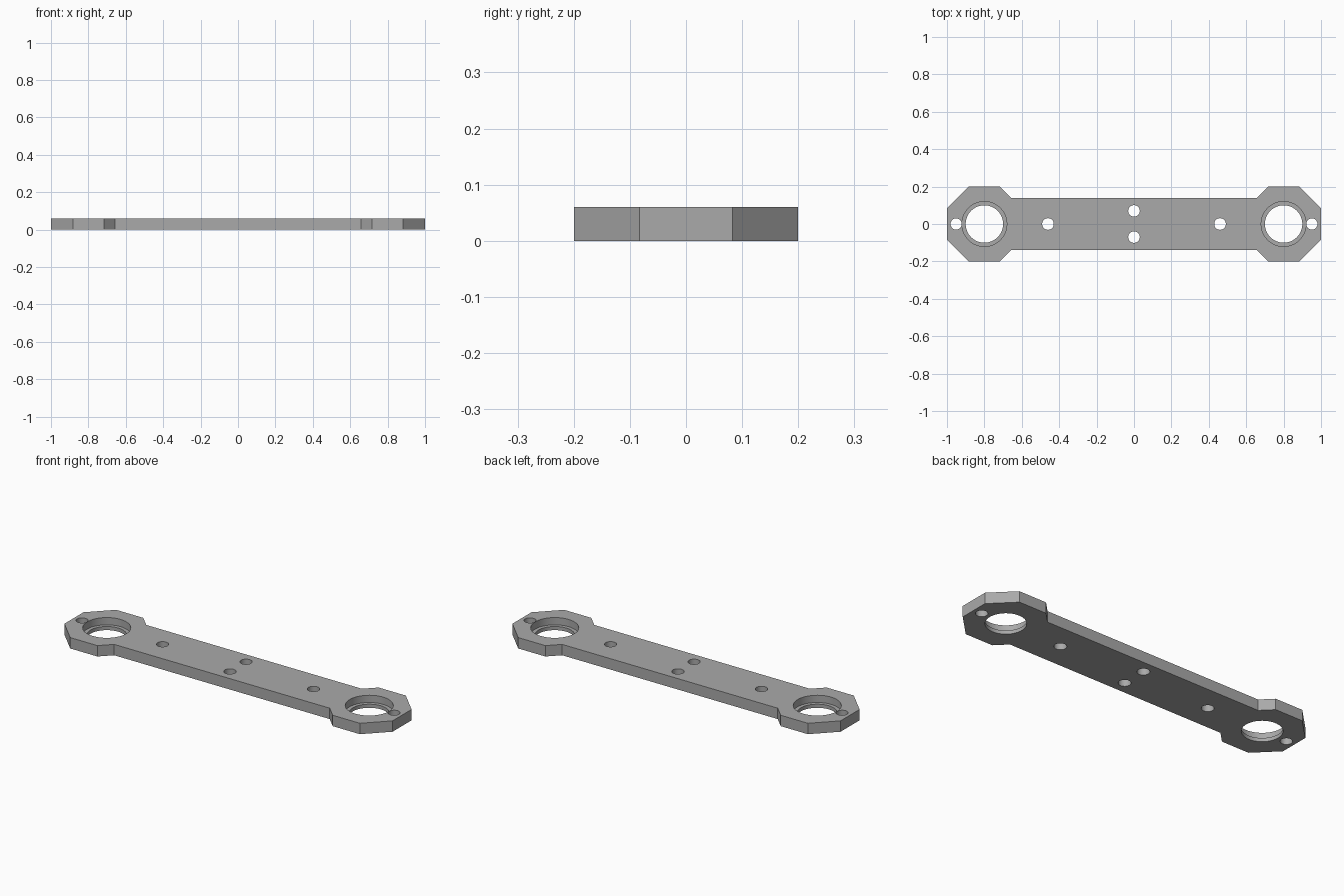
import bpy, bmesh, math

if "Cube" in bpy.data.objects:
    bpy.data.objects.remove(bpy.data.objects["Cube"])

THICK = 0.06
APO = 0.2                                  # octagon half-width
HALF = APO * math.tan(math.pi / 8)         # half of an octagon side
END_X, BAR_Y = 0.8, 0.14
NECK_X = END_X - (APO + HALF - BAR_Y)      # where the bar meets the octagon

grey = bpy.data.materials.new("grey")
grey.diffuse_color = (0.4, 0.4, 0.4, 1)
grey.use_nodes = True
grey.node_tree.nodes["Principled BSDF"].inputs["Base Color"].default_value = grey.diffuse_color

# Plate outline: one quarter mirrored into a full loop, then extruded
quarter = [(1.0, HALF), (END_X + HALF, APO), (END_X - HALF, APO), (NECK_X, BAR_Y)]
upper = quarter + [(-x, y) for x, y in reversed(quarter)]
outline = upper + [(x, -y) for x, y in reversed(upper)]

bm = bmesh.new()
face = bm.faces.new([bm.verts.new((x, y, 0)) for x, y in outline])
top = bmesh.ops.extrude_face_region(bm, geom=[face])["geom"]
bmesh.ops.translate(bm, vec=(0, 0, THICK),
                    verts=[v for v in top if isinstance(v, bmesh.types.BMVert)])
bmesh.ops.recalc_face_normals(bm, faces=bm.faces[:])
mesh = bpy.data.meshes.new("link_plate")
bm.to_mesh(mesh)
bm.free()
mesh.materials.append(grey)
plate = bpy.data.objects.new("link_plate", mesh)
bpy.context.collection.objects.link(plate)
bpy.context.view_layer.objects.active = plate
plate.select_set(True)


def drill(name, x, y, radius, bottom, sides):
    """Cut a vertical round hole from the given height up through the top."""
    height = 0.2
    bpy.ops.mesh.primitive_cylinder_add(vertices=sides, radius=radius, depth=height,
                                        location=(x, y, bottom + height / 2))
    cutter = bpy.context.object
    cutter.name = name
    cutter.hide_render = True
    cutter.data.materials.append(grey)
    bpy.context.view_layer.objects.active = plate
    mod = plate.modifiers.new(name, 'BOOLEAN')
    mod.operation, mod.solver, mod.object = 'DIFFERENCE', 'EXACT', cutter
    bpy.ops.object.modifier_apply(modifier=mod.name)
    bpy.data.objects.remove(cutter)


# Stepped bearing bores and small bolt holes
for s in (-1, 1):
    drill("bearing_bore", s * END_X, 0, 0.1, -0.05, 64)
    drill("bearing_seat", s * END_X, 0, 0.12, 0.02, 64)
    drill("end_hole", s * 0.951, 0, 0.03, -0.05, 32)
    drill("bar_hole", s * 0.46, 0, 0.031, -0.05, 32)
    drill("middle_hole", 0, s * 0.07, 0.031, -0.05, 32)

# Smooth bores, sharp outline
bpy.ops.object.select_all(action='DESELECT')
plate.select_set(True)
bpy.context.view_layer.objects.active = plate
bpy.ops.object.shade_smooth_by_angle(angle=math.radians(30))
